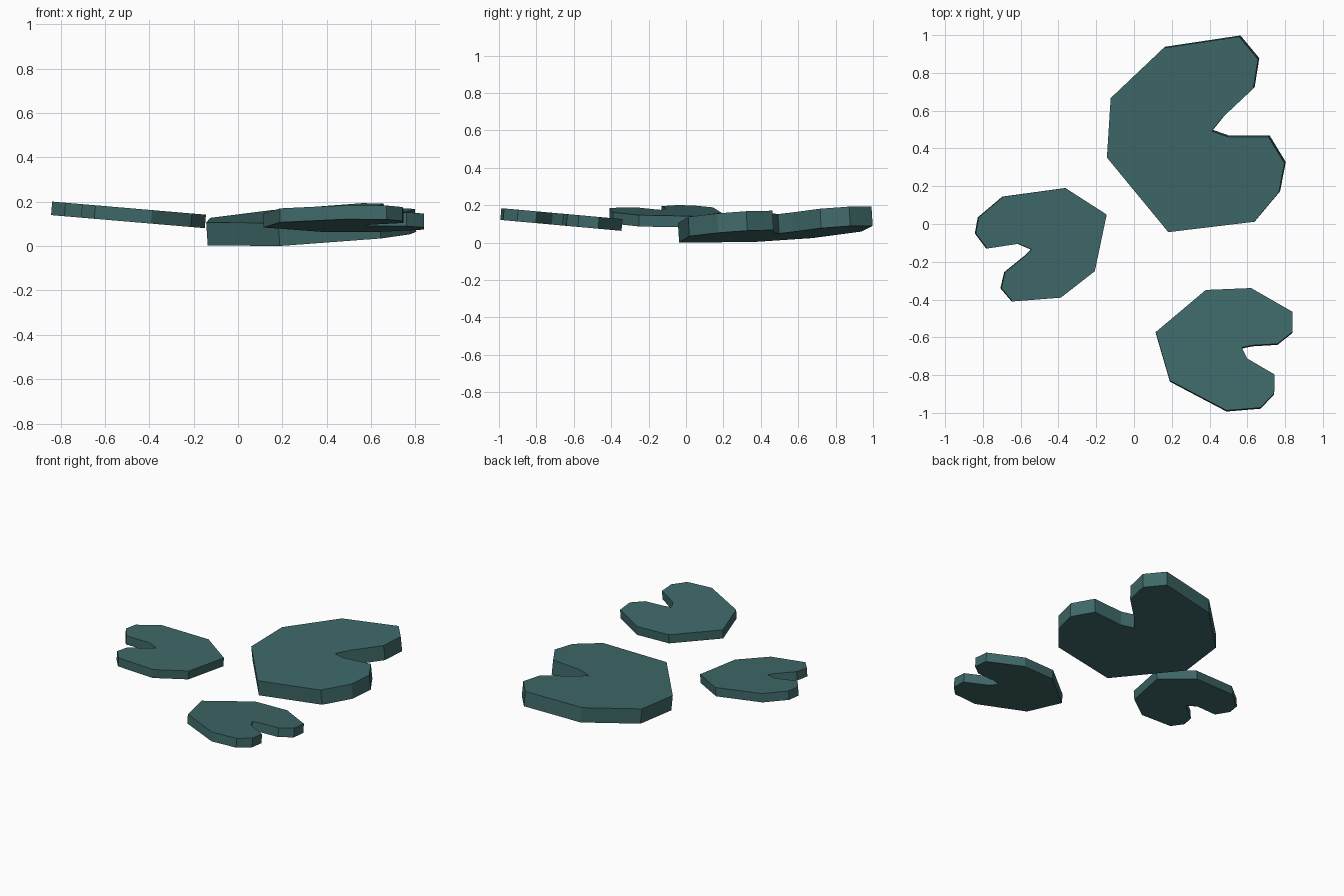
import bpy
import bmesh
from mathutils import Vector

if "Cube" in bpy.data.objects:
    bpy.data.objects.remove(bpy.data.objects["Cube"])

leaf_mat = bpy.data.materials.new("teal_leaf")
leaf_mat.diffuse_color = (0.05, 0.14, 0.14, 1)
leaf_mat.use_nodes = True
leaf_mat.node_tree.nodes["Principled BSDF"].inputs["Base Color"].default_value = leaf_mat.diffuse_color


def lily_pad(name, outline, height, slope_x, slope_y, thickness):
    """Notched leaf slab, underside on z = height + slope_x*x + slope_y*y."""
    normal = Vector((-slope_x, -slope_y, 1)).normalized()
    shift = normal * thickness / 2
    bm = bmesh.new()
    base = []
    for x, y in outline:
        # outline is measured at mid thickness, so step half a slab down
        px, py = x - shift.x, y - shift.y
        base.append(bm.verts.new((px, py, height + slope_x * px + slope_y * py)))
    face = bm.faces.new(base)
    extruded = bmesh.ops.extrude_face_region(bm, geom=[face], use_keep_orig=True)
    top = [g for g in extruded["geom"] if isinstance(g, bmesh.types.BMVert)]
    bmesh.ops.translate(bm, verts=top, vec=normal * thickness)
    bmesh.ops.recalc_face_normals(bm, faces=bm.faces)
    mesh = bpy.data.meshes.new(name)
    bm.to_mesh(mesh)
    bm.free()
    mesh.materials.append(leaf_mat)
    obj = bpy.data.objects.new(name, mesh)
    bpy.context.collection.objects.link(obj)


# Large pad at the back
lily_pad("large_pad", [
    (-0.12, 0.67), (0.16, 0.935), (0.56, 0.995), (0.66, 0.875), (0.635, 0.72),
    (0.475, 0.57), (0.415, 0.495), (0.50, 0.465), (0.715, 0.465), (0.80, 0.325),
    (0.77, 0.17), (0.64, 0.015), (0.185, -0.04), (-0.14, 0.355)],
    -0.01, 0.067, 0.062, 0.104)

# Small pad on the left
lily_pad("left_pad", [
    (-0.365, 0.19), (-0.147, 0.05), (-0.21, -0.25), (-0.39, -0.39), (-0.645, -0.41),
    (-0.705, -0.34), (-0.685, -0.255), (-0.58, -0.17), (-0.545, -0.135),
    (-0.615, -0.105), (-0.78, -0.13), (-0.84, -0.05), (-0.825, 0.035), (-0.695, 0.145)],
    0.068, -0.085, 0.0, 0.061)

# Small pad at the front right
lily_pad("right_pad", [
    (0.115, -0.575), (0.38, -0.352), (0.62, -0.342), (0.838, -0.467), (0.838, -0.575),
    (0.76, -0.637), (0.625, -0.645), (0.57, -0.657), (0.60, -0.715), (0.745, -0.80),
    (0.742, -0.90), (0.67, -0.975), (0.49, -0.99), (0.19, -0.832)],
    0.032, 0.0, -0.09, 0.063)
